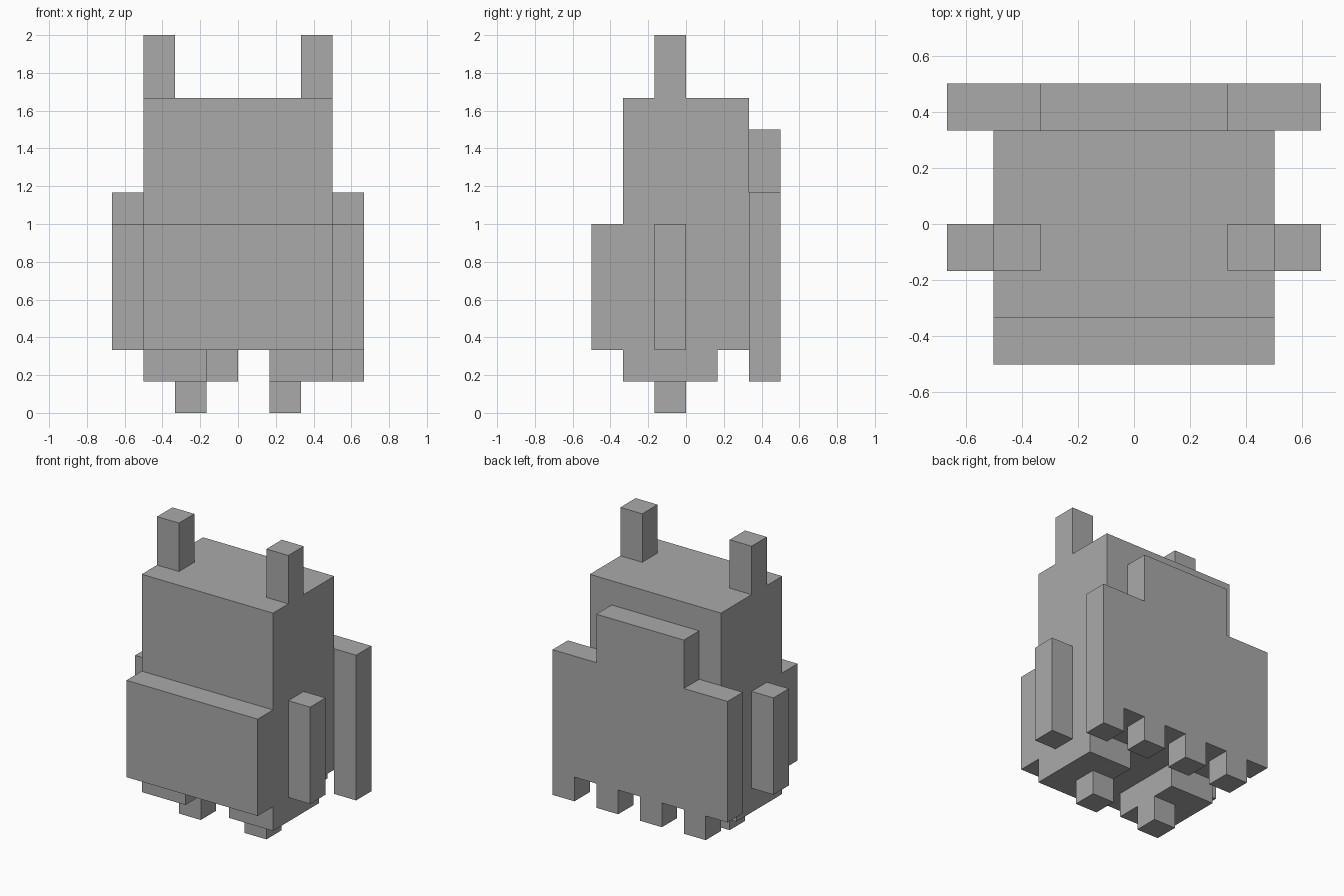
import bpy
import bmesh

U = 1 / 6  # one block of the model's grid

cube = bpy.data.objects.get("Cube")
if cube:
    bpy.data.objects.remove(cube, do_unlink=True)

grey = bpy.data.materials.new("plain grey")
grey.use_nodes = True
color = (0.4, 0.4, 0.4, 1)
grey.diffuse_color = color
grey.node_tree.nodes["Principled BSDF"].inputs["Base Color"].default_value = color


def finish(name, bm):
    bmesh.ops.recalc_face_normals(bm, faces=bm.faces)
    mesh = bpy.data.meshes.new(name)
    bm.to_mesh(mesh)
    bm.free()
    mesh.materials.append(grey)
    obj = bpy.data.objects.new(name, mesh)
    bpy.context.collection.objects.link(obj)
    return obj


def box(name, x, y, z):
    """Box from (min, max) ranges in grid blocks."""
    bm = bmesh.new()
    bmesh.ops.create_cube(bm, size=1)
    for v in bm.verts:
        v.co = [(r[0] if c < 0 else r[1]) * U for c, r in zip(v.co, (x, y, z))]
    return finish(name, bm)


def pair(name, x, y, z):
    """The same box on both sides of the body."""
    box("left_" + name, x, y, z)
    box("right_" + name, (-x[1], -x[0]), y, z)


# Torso with head, and the thicker front panel
box("body", (-3, 3), (-2, 2), (2, 10))
box("front_panel", (-3, 3), (-3, -2), (2, 6))

# Ears, arms, legs and feet
pair("ear", (2, 3), (-1, 0), (10, 12))
pair("arm", (3, 4), (-1, 0), (2, 6))
pair("leg", (1, 3), (-2, 1), (1, 2))
pair("foot", (1, 2), (-1, 0), (0, 1))

# Cape: stepped top, and a hem of alternating notches and teeth
outline = [(4, 7), (2, 7), (2, 9), (-2, 9), (-2, 7), (-4, 7)]
for x in range(-4, 4, 2):
    outline += [(x, 2), (x + 1, 2), (x + 1, 1), (x + 2, 1)]
bm = bmesh.new()
face = bm.faces.new([bm.verts.new((x * U, 2 * U, z * U)) for x, z in outline])
side = bmesh.ops.extrude_face_region(bm, geom=[face])
moved = [g for g in side["geom"] if isinstance(g, bmesh.types.BMVert)]
bmesh.ops.translate(bm, verts=moved, vec=(0, U, 0))
finish("cape", bm)
